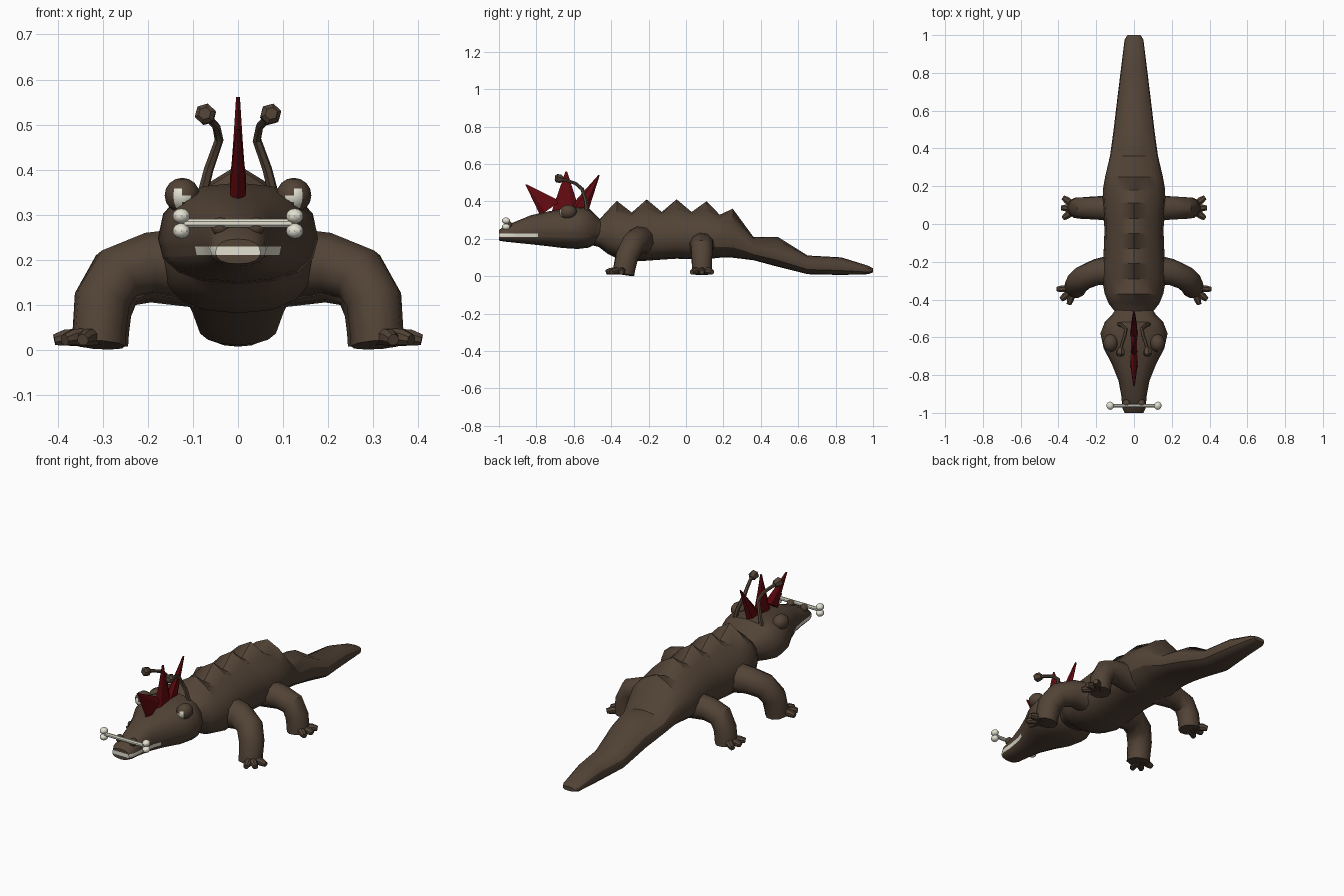
import bpy, bmesh, math
from mathutils import Vector

if "Cube" in bpy.data.objects:
    bpy.data.objects.remove(bpy.data.objects["Cube"])


def material(name, rgb):
    m = bpy.data.materials.new(name)
    m.diffuse_color = (*rgb, 1)
    m.use_nodes = True
    m.node_tree.nodes["Principled BSDF"].inputs["Base Color"].default_value = m.diffuse_color
    return m


BROWN = material("brown hide", (0.085, 0.056, 0.037))
RED = material("dark red", (0.125, 0.003, 0.005))
WHITE = material("bone white", (0.76, 0.75, 0.64))


def finish(bm, name, mats, angle=35):
    bmesh.ops.recalc_face_normals(bm, faces=bm.faces)
    me = bpy.data.meshes.new(name)
    bm.to_mesh(me)
    bm.free()
    ob = bpy.data.objects.new(name, me)
    bpy.context.collection.objects.link(ob)
    for m in mats:
        me.materials.append(m)
    bpy.ops.object.select_all(action='DESELECT')
    ob.select_set(True)
    bpy.context.view_layer.objects.active = ob
    bpy.ops.object.shade_smooth_by_angle(angle=math.radians(angle))
    return ob


def skin(bm, rings):
    """Bridge a list of point rings and cap both ends."""
    vs = [[bm.verts.new(p) for p in r] for r in rings]
    n = len(vs[0])
    for a, b in zip(vs, vs[1:]):
        for i in range(n):
            j = (i + 1) % n
            bm.faces.new((a[i], a[j], b[j], b[i]))
    bm.faces.new(vs[0])
    bm.faces.new(vs[-1][::-1])


def oval(y, w, zb, zt, ridge=0, mid=0.45, n=16):
    """Cross-section at y, with an optional tent-shaped ridge on top."""
    c = zb + (zt - zb) * mid
    pts = []
    for i in range(n):
        a = math.tau * i / n
        x = w * math.copysign(abs(math.cos(a)) ** 0.85, math.cos(a))
        s = math.copysign(abs(math.sin(a)) ** 0.85, math.sin(a))
        z = c + s * (zt - c if s > 0 else c - zb)
        if s > 0.3:
            z += ridge * max(0, 1 - abs(x) / (0.75 * w))
        pts.append((x, y, z))
    return pts


def tube(bm, path, n=8):
    """Round tube through (x, y, z, radius) points."""
    P = [Vector(p[:3]) for p in path]
    rings, u = [], None
    for i, p in enumerate(P):
        t = (P[min(i + 1, len(P) - 1)] - P[max(i - 1, 0)]).normalized()
        if u is None:
            u = t.orthogonal()
        u = (u - t * u.dot(t)).normalized()
        v = t.cross(u)
        rings.append([p + path[i][3] * (u * math.cos(math.tau * (k + .5) / n)
                                        + v * math.sin(math.tau * (k + .5) / n)) for k in range(n)])
    skin(bm, rings)


def ball(bm, c, r, scale=(1, 1, 1), u=12, v=8):
    vs = bmesh.ops.create_uvsphere(bm, u_segments=u, v_segments=v, radius=r)["verts"]
    for p in vs:
        p.co = Vector(c) + Vector([p.co[k] * scale[k] for k in range(3)])


def flip(path, s):
    return [(p[0] * s, *p[1:]) for p in path]


# Body and tail with zigzag back ridge
bm = bmesh.new()
body = [(-.52, .09, .17, .28, 0), (-.465, .10, .155, .30, 0), (-.42, .135, .12, .33, .02),
        (-.37, .155, .095, .345, .057), (-.29, .17, .08, .335, .005), (-.21, .165, .082, .35, .06),
        (-.13, .16, .088, .338, .005), (-.05, .157, .093, .35, .06), (.03, .158, .09, .338, .005),
        (.11, .166, .09, .345, .055), (.18, .165, .098, .325, .003), (.25, .153, .098, .32, .04),
        (.36, .127, .085, .205, .005), (.49, .109, .05, .185, .025), (.65, .09, .01, .11, 0),
        (.83, .068, .006, .10, 0), (.975, .05, .01, .055, 0), (1.0, .035, .02, .042, 0)]
skin(bm, [oval(*r) for r in body])
finish(bm, "body_and_tail", [BROWN], 30)

# Head, with the tooth line cut in along the jaw
bm = bmesh.new()
head = [(-1.0, .05, .19, .245), (-.975, .062, .185, .265), (-.91, .067, .178, .292),
        (-.83, .082, .17, .325), (-.74, .118, .16, .345), (-.66, .16, .15, .36),
        (-.58, .178, .145, .37), (-.52, .155, .152, .365), (-.485, .12, .17, .33), (-.45, .095, .2, .295)]
skin(bm, [oval(*r) for r in head])
for co, no in [((0, 0, .209), (0, 0, 1)), ((0, 0, .228), (0, 0, 1)), ((0, -.79, 0), (0, 1, 0))]:
    bmesh.ops.bisect_plane(bm, geom=bm.verts[:] + bm.edges[:] + bm.faces[:], plane_co=co, plane_no=no)
for f in bm.faces:
    c = f.calc_center_median()
    if c.y < -.79 and .209 < c.z < .228:
        f.material_index = 1
finish(bm, "head", [BROWN, WHITE])

# Nostrils that hold the bone
bm = bmesh.new()
for s in (-1, 1):
    ball(bm, (s * .04, -.95, .273), .021, u=10, v=6)
finish(bm, "nostrils", [BROWN])

# Bone through the nose
bm = bmesh.new()
tube(bm, [(-.12, -.962, .28, .01), (.12, -.962, .28, .01)])
for s in (-1, 1):
    for z in (.296, .263):
        ball(bm, (s * .126, -.962, z), .02, (1, 1.1, .85), 10, 8)
finish(bm, "nose_bone", [WHITE])

# Bulging eyes with pale fronts
bm = bmesh.new()
for s in (-1, 1):
    ball(bm, (s * .124, -.63, .342), .039, (1, 1.2, 1))
bm.normal_update()
for f in bm.faces:
    side = 1 if f.calc_center_median().x > 0 else -1
    if f.normal.dot(Vector((.15 * side, -1, -.25)).normalized()) > .88:
        f.material_index = 1
finish(bm, "eyes", [BROWN, WHITE], 40)

# Red crest: three flattened spikes
bm = bmesh.new()
spikes = [((-.855, .49), (-.78, .325), (-.67, .40)),
          ((-.64, .56), (-.72, .34), (-.565, .34)),
          ((-.465, .54), (-.62, .37), (-.525, .34))]
for tip, a, b in spikes:
    ring = []
    for k in range(6):
        t = math.tau * k / 6
        m = (1 - math.cos(t)) / 2
        ring.append(bm.verts.new((.021 * math.sin(t), a[0] + (b[0] - a[0]) * m, a[1] + (b[1] - a[1]) * m)))
    top = [bm.verts.new((.005 * math.sin(math.tau * k / 6),
                         tip[0] - .004 * math.cos(math.tau * k / 6), tip[1])) for k in range(6)]
    for k in range(6):
        j = (k + 1) % 6
        bm.faces.new((ring[k], ring[j], top[j], top[k]))
    bm.faces.new(ring)
    bm.faces.new(top)
finish(bm, "crest", [RED], 20)

# Antennae curving forward to blunt knobs
bm = bmesh.new()
stalk = [(.08, -.53, .34, .012), (.065, -.535, .40, .011), (.042, -.555, .465, .010),
         (.048, -.59, .495, .009), (.065, -.64, .512, .009), (.07, -.67, .517, .010)]
knob = [(.069, -.655, .516, .012), (.071, -.67, .52, .023), (.073, -.69, .523, .024), (.074, -.70, .524, .014)]
for s in (-1, 1):
    tube(bm, flip(stalk, s), 6)
    tube(bm, flip(knob, s), 6)
finish(bm, "antennae", [BROWN])

# Legs with three-toed feet
legs = {
    "front_leg": ([(.08, -.24, .19, .085), (.20, -.255, .19, .07), (.27, -.285, .165, .066),
                   (.302, -.315, .11, .063), (.308, -.33, .04, .06), (.31, -.335, .01, .06)],
                  [(.408, -.345), (.385, -.40), (.345, -.425)], (.315, -.34)),
    "hind_leg": ([(.08, .085, .165, .075), (.20, .085, .165, .062), (.265, .085, .145, .06),
                  (.292, .085, .09, .057), (.298, .085, .04, .056), (.30, .085, .01, .056)],
                 [(.375, .03), (.385, .085), (.375, .14)], (.30, .085)),
}
for name, (path, toes, foot) in legs.items():
    for s, side in ((-1, "left"), (1, "right")):
        bm = bmesh.new()
        tube(bm, flip(path, s), 10)
        for tx, ty in toes:
            toe = [(foot[0], foot[1], .03, .021),
                   (foot[0] + (tx - foot[0]) * .75, foot[1] + (ty - foot[1]) * .75, .026, .019),
                   (tx, ty, .021, .013)]
            tube(bm, flip(toe, s), 8)
        finish(bm, side + "_" + name, [BROWN], 40)

# Settle the feet and belly on the ground
low = min(v.co.z for o in bpy.data.objects for v in o.data.vertices)
for o in bpy.data.objects:
    o.location.z = -low
